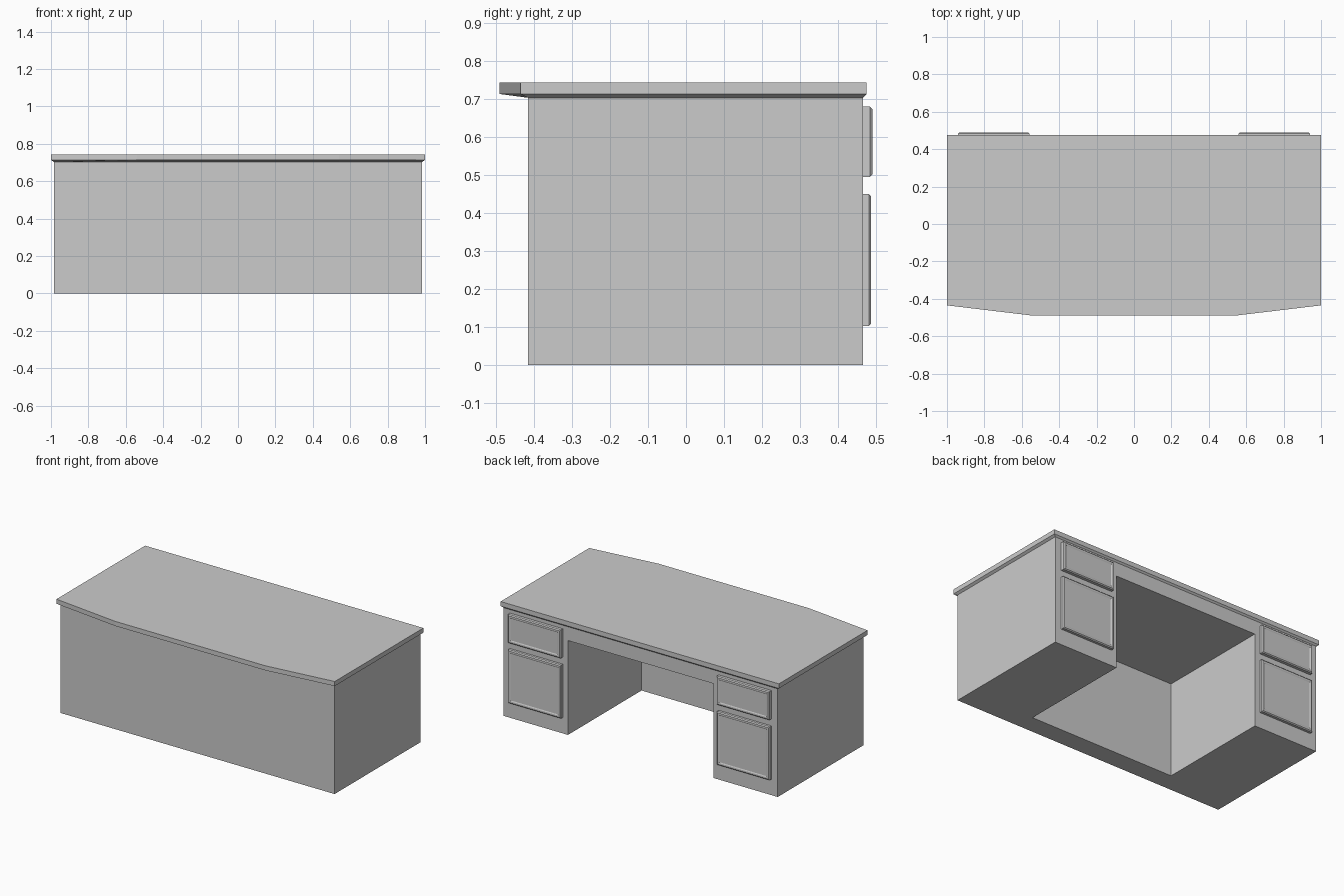
import bpy, bmesh

if "Cube" in bpy.data.objects:
    bpy.data.objects.remove(bpy.data.objects["Cube"])


def loft(name, rings):
    """Closed solid skinned through a list of matching rings of points."""
    bm = bmesh.new()
    loops = [[bm.verts.new(p) for p in ring] for ring in rings]
    n = len(loops[0])
    for a, b in zip(loops, loops[1:]):
        for i in range(n):
            j = (i + 1) % n
            bm.faces.new((a[i], a[j], b[j], b[i]))
    bm.faces.new(loops[0][::-1])
    bm.faces.new(loops[-1])
    bmesh.ops.recalc_face_normals(bm, faces=bm.faces)
    mesh = bpy.data.meshes.new(name)
    bm.to_mesh(mesh)
    bm.free()
    obj = bpy.data.objects.new(name, mesh)
    bpy.context.collection.objects.link(obj)
    return obj


def box(name, x0, x1, y0, y1, z0, z1):
    plan = [(x0, y0), (x1, y0), (x1, y1), (x0, y1)]
    return loft(name, [[(x, y, z) for x, y in plan] for z in (z0, z1)])


# Body with the kneehole cut out from the back
body = box("desk_body", -0.985, 0.985, -0.415, 0.465, 0, 0.705)
cutter = box("kneehole_cutter", -0.523, 0.523, -0.29, 0.6, -0.1, 0.613)
cutter.hide_render = True
cutter.hide_viewport = True
cut = body.modifiers.new("kneehole", 'BOOLEAN')
cut.operation = 'DIFFERENCE'
cut.solver = 'EXACT'
cut.object = cutter

# Desktop: bowed front edge, underside tapering in to the body
outline = [(-1, -0.435), (-0.54, -0.49), (0.54, -0.49), (1, -0.435), (1, 0.475), (-1, 0.475)]
under = [(-0.985, -0.415), (-0.54, -0.415), (0.54, -0.415), (0.985, -0.415),
         (0.985, 0.465), (-0.985, 0.465)]
loft("desktop", [[(x, y, 0.703) for x, y in under],
                 [(x, y, 0.713) for x, y in outline],
                 [(x, y, 0.743) for x, y in outline]])


# Drawer fronts: chamfered rim around a slightly sunk panel, mirrored to both pedestals
def drawer(name, z0, z1, face_y, rim):
    def ring(inset, y):
        return [(0.56 + inset, y, z0 + inset), (0.94 - inset, y, z0 + inset),
                (0.94 - inset, y, z1 - inset), (0.56 + inset, y, z1 - inset)]
    obj = loft(name, [ring(0, 0.463), ring(0, face_y - 0.006), ring(0.006, face_y),
                      ring(rim, face_y), ring(rim + 0.006, face_y - 0.003)])
    obj.modifiers.new("mirror", 'MIRROR')


drawer("upper_drawer_front", 0.495, 0.68, 0.49, 0.016)
drawer("lower_drawer_front", 0.103, 0.45, 0.487, 0.016)
